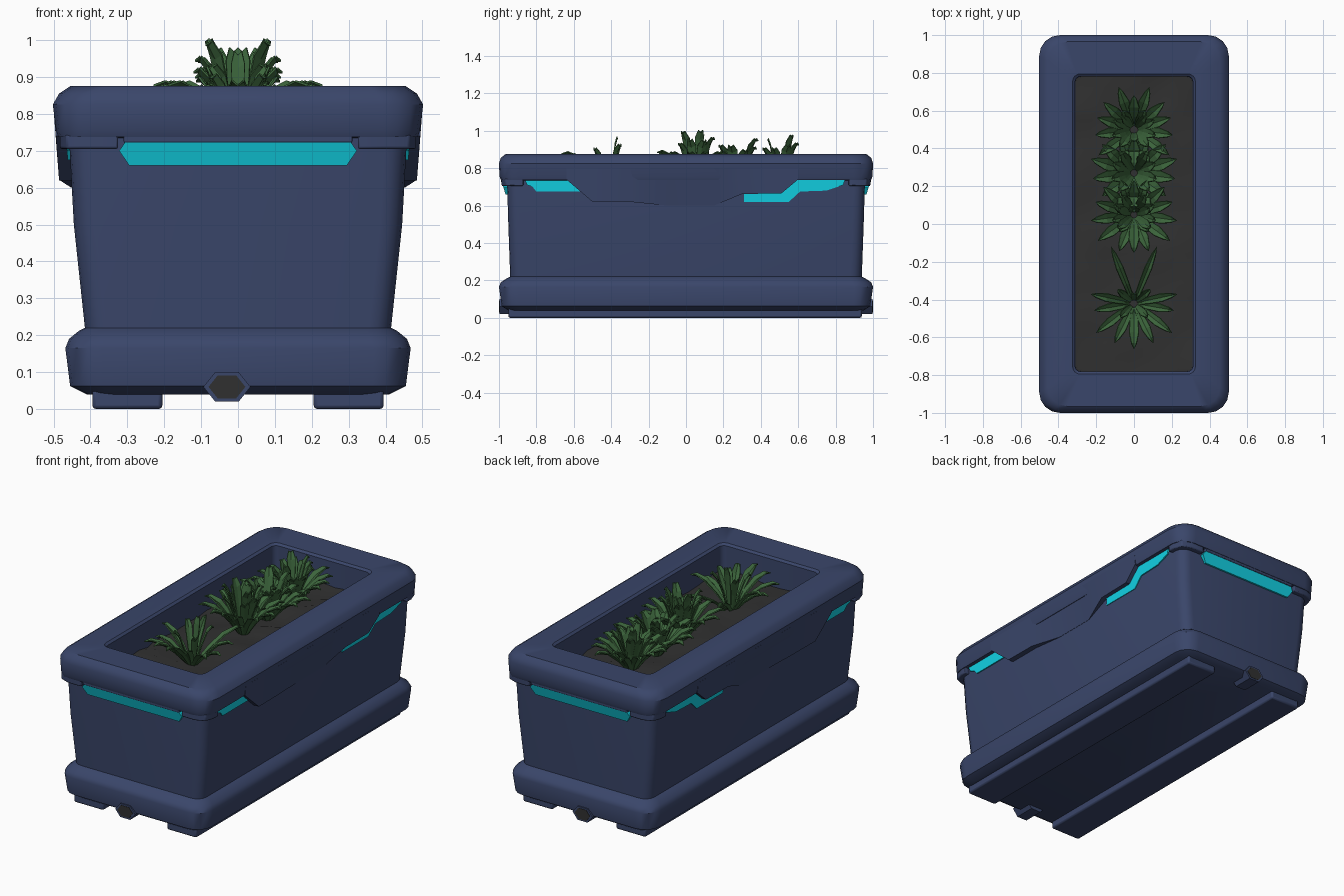
import bpy, bmesh, math, random
from mathutils import Vector

if "Cube" in bpy.data.objects:
    bpy.data.objects.remove(bpy.data.objects["Cube"])

random.seed(4)


def material(name, rgb):
    m = bpy.data.materials.new(name)
    m.diffuse_color = (*rgb, 1)
    m.use_nodes = True
    m.node_tree.nodes["Principled BSDF"].inputs["Base Color"].default_value = m.diffuse_color
    return m


NAVY = material("navy plastic", (0.042, 0.061, 0.144))
CYAN = material("cyan glow", (0.006, 0.66, 0.80))
GREEN = material("leaf green", (0.045, 0.13, 0.045))
SOIL = material("dark soil", (0.030, 0.030, 0.030))


def finish(name, bm, mat, smooth=True, bevel=0.0):
    bmesh.ops.recalc_face_normals(bm, faces=bm.faces)
    me = bpy.data.meshes.new(name)
    bm.to_mesh(me)
    bm.free()
    ob = bpy.data.objects.new(name, me)
    bpy.context.collection.objects.link(ob)
    me.materials.append(mat)
    if bevel:
        b = ob.modifiers.new("bevel", 'BEVEL')
        b.width, b.segments = bevel, 2
    if smooth:
        bpy.context.view_layer.objects.active = ob
        ob.select_set(True)
        bpy.ops.object.shade_smooth_by_angle(angle=math.radians(35))
        ob.select_set(False)
    return ob


def rounded_loop(bm, hx, hy, z, r, seg=4):
    vs = []
    for i, (sx, sy) in enumerate([(1, 1), (-1, 1), (-1, -1), (1, -1)]):
        for k in range(seg + 1):
            a = math.pi / 2 * (i + k / seg)
            vs.append(bm.verts.new((sx * (hx - r) + r * math.cos(a),
                                    sy * (hy - r) + r * math.sin(a), z)))
    return vs


def loft(name, rings, mat):
    bm = bmesh.new()
    loops = [rounded_loop(bm, *ring) for ring in rings]
    for a, b in zip(loops, loops[1:]):
        for i in range(len(a)):
            j = (i + 1) % len(a)
            bm.faces.new((a[i], a[j], b[j], b[i]))
    bm.faces.new(loops[0])
    bm.faces.new(loops[-1])
    return finish(name, bm, mat)


def box(name, lo, hi, mat, bevel=0.0):
    bm = bmesh.new()
    bmesh.ops.create_cube(bm, size=1)
    for v in bm.verts:
        v.co = [(l + h) / 2 + c * (h - l) for l, h, c in zip(lo, hi, v.co)]
    return finish(name, bm, mat, bevel=bevel)


def prism(name, front, offset, mat):
    # polygon given in 3D, thickened by an offset vector
    bm = bmesh.new()
    a = [bm.verts.new(p) for p in front]
    b = [bm.verts.new(Vector(p) + Vector(offset)) for p in front]
    bm.faces.new(a)
    bm.faces.new(b)
    for i in range(len(a)):
        j = (i + 1) % len(a)
        bm.faces.new((a[i], a[j], b[j], b[i]))
    return finish(name, bm, mat, smooth=False)


# Planter shell: base, tapered body, rim and inner wall (half x, half y, z, radius)
loft("planter_shell", [
    (0.41, 0.95, 0.04, 0.07), (0.455, 0.985, 0.062, 0.09), (0.468, 1.0, 0.165, 0.10),
    (0.458, 0.99, 0.19, 0.10), (0.43, 0.955, 0.213, 0.08), (0.415, 0.94, 0.22, 0.06),
    (0.445, 0.95, 0.50, 0.06), (0.458, 0.957, 0.735, 0.06), (0.487, 0.99, 0.737, 0.09),
    (0.493, 0.997, 0.755, 0.10), (0.502, 1.0, 0.825, 0.11), (0.485, 0.99, 0.855, 0.11),
    (0.455, 0.965, 0.875, 0.10), (0.325, 0.795, 0.873, 0.04), (0.312, 0.782, 0.862, 0.03),
    (0.31, 0.78, 0.69, 0.03)], NAVY)

for s, side in ((-1, "left"), (1, "right")):
    # Runner feet below the base
    box(f"foot_{side}", (s * 0.3 - 0.095, -0.95, 0), (s * 0.3 + 0.095, 0.94, 0.06), NAVY, 0.01)

    # Side skirt under the rim, blending into the body at mid length (y, z, x of low edge)
    bm = bmesh.new()
    rows = []
    for y, z, x in [(-0.64, 0.74, 0.494), (-0.50, 0.62, 0.485), (-0.30, 0.62, 0.483),
                    (-0.10, 0.60, 0.452), (0.15, 0.60, 0.452), (0.30, 0.662, 0.485),
                    (0.51, 0.665, 0.486), (0.60, 0.74, 0.494)]:
        rows.append([bm.verts.new((s * px, y, pz)) for px, pz in
                     ((0.499, 0.80), (x, z), (0.43, z), (0.43, 0.80))])
    for a, b in zip(rows, rows[1:]):
        for k in range(4):
            n = (k + 1) % 4
            bm.faces.new((a[k], a[n], b[n], b[k]))
    bm.faces.new(rows[0])
    bm.faces.new(rows[-1])
    finish(f"side_skirt_{side}", bm, NAVY)

    # Side light strips: short one at the front, stepped one at the back
    def on_side(pts):
        return [(s * (0.4595 + (z - 0.735) * 0.1), y, z) for y, z in pts]
    prism(f"front_side_light_{side}", on_side(
        [(-0.86, 0.735), (-0.60, 0.735), (-0.54, 0.675), (-0.80, 0.675), (-0.82, 0.70), (-0.85, 0.71)]),
        (s * 0.008, 0, 0), CYAN)
    prism(f"back_side_light_{side}", on_side(
        [(0.31, 0.665), (0.51, 0.665), (0.59, 0.737), (0.85, 0.737), (0.84, 0.71), (0.75, 0.68),
         (0.61, 0.675), (0.55, 0.62), (0.31, 0.62)]), (s * 0.008, 0, 0), CYAN)

for s, end in ((-1, "front"), (1, "back")):
    # End light strip under the rim
    pts = [(-0.305, 0.725), (0.305, 0.725), (0.322, 0.70), (0.295, 0.66), (-0.295, 0.66), (-0.322, 0.70)]
    prism(f"end_light_{end}", [(x, s * (0.965 + (z - 0.66) * 0.3), z) for x, z in pts],
          (0, -s * 0.03, 0), CYAN)
    # Lips below the rim: one over the light, two at the corners
    ya, yb = sorted((s * 0.93, s * 0.988))
    box(f"rim_lip_{end}", (-0.31, ya, 0.722), (0.31, yb, 0.76), NAVY, 0.004)
    for c, side in ((-1, "left"), (1, "right")):
        xs = sorted((c * 0.33, c * 0.487))
        ys = sorted((s * 0.88, s * 0.988))
        bm = bmesh.new()
        plan = [(0.325, 0.93), (0.325, 0.986), (0.41, 0.986), (0.465, 0.965), (0.483, 0.91),
                (0.483, 0.87), (0.44, 0.87)]
        lo = [bm.verts.new((c * x, s * y, 0.705)) for x, y in plan]
        hi = [bm.verts.new((c * x, s * y, 0.745)) for x, y in plan]
        bm.faces.new(lo)
        bm.faces.new(hi)
        for i in range(len(lo)):
            j = (i + 1) % len(lo)
            bm.faces.new((lo[i], lo[j], hi[j], hi[i]))
        finish(f"corner_lip_{end}_{side}", bm, NAVY, bevel=0.006)
    # Drain spout and its dark opening
    def hexagon(rx, rz, y):
        return [(-0.03 + rx * math.cos(i * math.pi / 3), s * y, 0.06 + rz * math.sin(i * math.pi / 3))
                for i in range(6)]
    prism(f"drain_spout_{end}", hexagon(0.064, 0.046, 0.997), (0, -s * 0.12, 0), NAVY)
    prism(f"drain_hole_{end}", hexagon(0.05, 0.036, 0.999), (0, -s * 0.008, 0), SOIL)

# Soil bed with gentle bumps
bm = bmesh.new()
bmesh.ops.create_grid(bm, x_segments=8, y_segments=20, size=1)
for v in bm.verts:
    v.co = (v.co.x * 0.312, v.co.y * 0.782, 0.715 + random.uniform(-0.012, 0.012))
finish("soil", bm, SOIL)


# Plants: folded, arching leaf blades around a centre
def leaf(bm, cy, ang, reach, rise, width):
    d = Vector((math.cos(ang), math.sin(ang), 0))
    side = Vector((-d.y, d.x, 0))
    rows = []
    for t, w in ((0, 0.5), (0.3, 0.85), (0.6, 1.0), (0.85, 0.5)):
        z = 0.70 + rise * math.sin(t * math.pi * 0.55)
        p = Vector((0, cy, z)) + d * (0.015 + reach * t)
        e = side * width * w
        rows.append([bm.verts.new(q) for q in (p - e + Vector((0, 0, 0.012)), p,
                                               p + e + Vector((0, 0, 0.012)))])
    tip = bm.verts.new(Vector((0, cy, 0.70 + rise)) + d * (0.015 + reach))
    for a, b in zip(rows, rows[1:]):
        for k in (0, 1):
            bm.faces.new((a[k], a[k + 1], b[k + 1], b[k]))
    for k in (0, 1):
        bm.faces.new((rows[-1][k], rows[-1][k + 1], tip))


def plant(name, cy, leaves):
    bm = bmesh.new()
    for deg, reach, rise, width in leaves:
        for a in {deg, 180 - deg}:
            leaf(bm, cy, math.radians(a), reach, rise, width)
    ob = finish(name, bm, GREEN, smooth=False)
    m = ob.modifiers.new("thickness", 'SOLIDIFY')
    m.thickness = 0.006


def rosette(reach, rise, width):
    low = [(a, reach * random.uniform(0.85, 1.08), rise * 0.72, width) for a in (-68, -36, -8, 18, 42, 70)]
    high = [(a, reach * 0.5, rise * random.uniform(0.9, 1.05), width * 0.9) for a in (-50, -15, 25, 60)]
    return low + high + [(90, reach * 0.8, rise * 0.75, width), (-90, reach * 0.9, rise * 0.75, width)]


plant("front_plant", -0.42, [
    (68, 0.31, 0.15, 0.017), (12, 0.22, 0.17, 0.02), (-10, 0.20, 0.13, 0.02), (-38, 0.24, 0.15, 0.022),
    (-64, 0.22, 0.17, 0.022), (-90, 0.23, 0.18, 0.024), (40, 0.10, 0.22, 0.018),
    (-45, 0.09, 0.20, 0.018), (90, 0.04, 0.26, 0.018)])
plant("middle_plant", 0.05, rosette(0.21, 0.25, 0.026)
      + [(20, 0.075, 0.295, 0.024), (-40, 0.10, 0.29, 0.024), (75, 0.03, 0.27, 0.024)])
plant("centre_back_plant", 0.27, rosette(0.22, 0.21, 0.03) + [(60, 0.12, 0.25, 0.025)])
plant("back_plant", 0.50, rosette(0.21, 0.22, 0.026) + [(50, 0.08, 0.27, 0.022), (-90, 0.05, 0.25, 0.022)])
